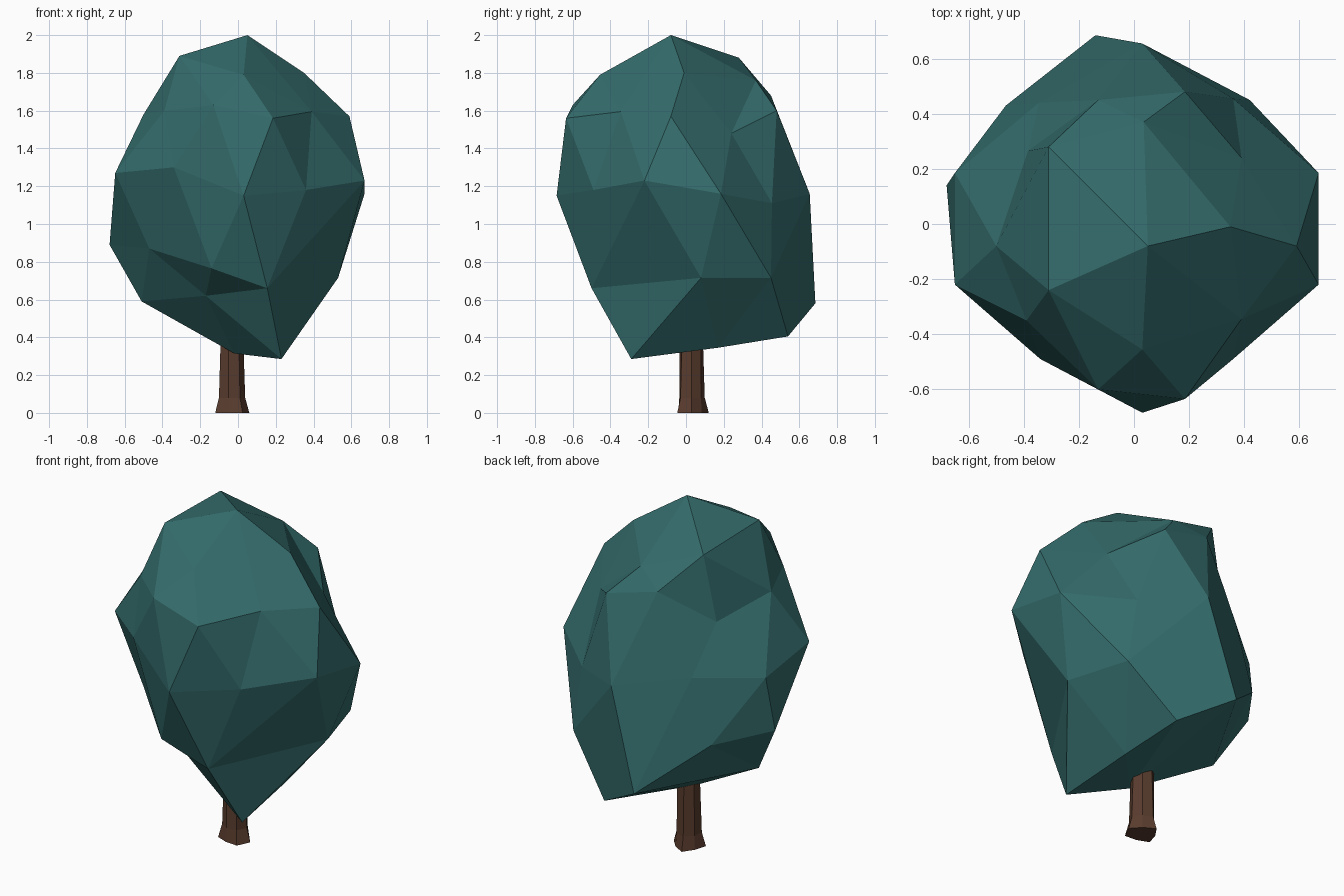
import bpy, bmesh, math
from mathutils import Vector

if "Cube" in bpy.data.objects:
    bpy.data.objects.remove(bpy.data.objects["Cube"])


def material(name, color):
    m = bpy.data.materials.new(name)
    m.diffuse_color = (*color, 1)
    m.use_nodes = True
    m.node_tree.nodes["Principled BSDF"].inputs["Base Color"].default_value = m.diffuse_color
    return m


def finish(bm, name, mat):
    bmesh.ops.recalc_face_normals(bm, faces=bm.faces[:])
    me = bpy.data.meshes.new(name)
    bm.to_mesh(me)
    bm.free()
    me.materials.append(mat)
    ob = bpy.data.objects.new(name, me)
    bpy.context.collection.objects.link(ob)
    return ob


# Crown: faceted ball, corner points grouped from top to bottom
corners = [
    (.05, -.08, 2.0), (-.31, .28, 1.88), (-.31, -.24, 1.89), (.35, -.01, 1.8),
    (.03, -.455, 1.79), (.035, .37, 1.76), (-.13, .45, 1.68),
    (.59, -.08, 1.57), (.185, -.635, 1.56), (.39, -.345, 1.595), (-.13, -.6, 1.63),
    (-.39, -.35, 1.6), (-.5, -.08, 1.58), (-.385, .265, 1.5), (.185, .48, 1.6), (.39, .24, 1.48),
    (.67, -.22, 1.23), (.67, .185, 1.16), (.03, -.685, 1.15), (.36, -.49, 1.18),
    (-.34, -.49, 1.3), (-.65, -.22, 1.27), (-.65, .185, 1.21), (-.345, .44, 1.225),
    (.03, .655, 1.16), (.36, .455, 1.11),
    (-.68, .14, .89), (-.465, .43, .855), (-.47, -.21, .87), (-.14, -.515, .765),
    (.53, .08, .715), (.42, .45, .715), (.155, -.5, .66), (-.17, -.29, .62),
    (-.51, .05, .59), (-.14, .685, .58),
    (.155, .54, .405), (.2, .17, .345), (-.02, -.06, .315), (.23, -.29, .285),
]
centre = Vector((0, 0, 1.15))
bm = bmesh.new()
target = {}
for c in corners:
    d = Vector(c) - centre
    d.z *= .78
    target[bm.verts.new(d.normalized())] = Vector(c)
# connect the corners as on a sphere, then move them to their true places
bmesh.ops.convex_hull(bm, input=bm.verts[:])
for v, p in target.items():
    if v.is_valid:
        v.co = p
finish(bm, "crown", material("leaves", (.035, .15, .15)))

# Trunk: seven-sided post with a flared foot
SIDES = 7
bm = bmesh.new()
rings = []
for z, r, wave in ((0, .083, .012), (.08, .069, .004), (.36, .064, 0), (.8, .055, 0)):
    ring = []
    for i in range(SIDES):
        a = 2 * math.pi * i / SIDES
        rr = r + wave * (-1) ** i
        ring.append(bm.verts.new((-.035 + rr * math.cos(a), .028 + rr * math.sin(a), z)))
    rings.append(ring)
for lo, hi in zip(rings, rings[1:]):
    for i in range(SIDES):
        j = (i + 1) % SIDES
        bm.faces.new((lo[i], lo[j], hi[j], hi[i]))
bm.faces.new(rings[0])
bm.faces.new(rings[-1])
finish(bm, "trunk", material("bark", (.1, .045, .027)))
